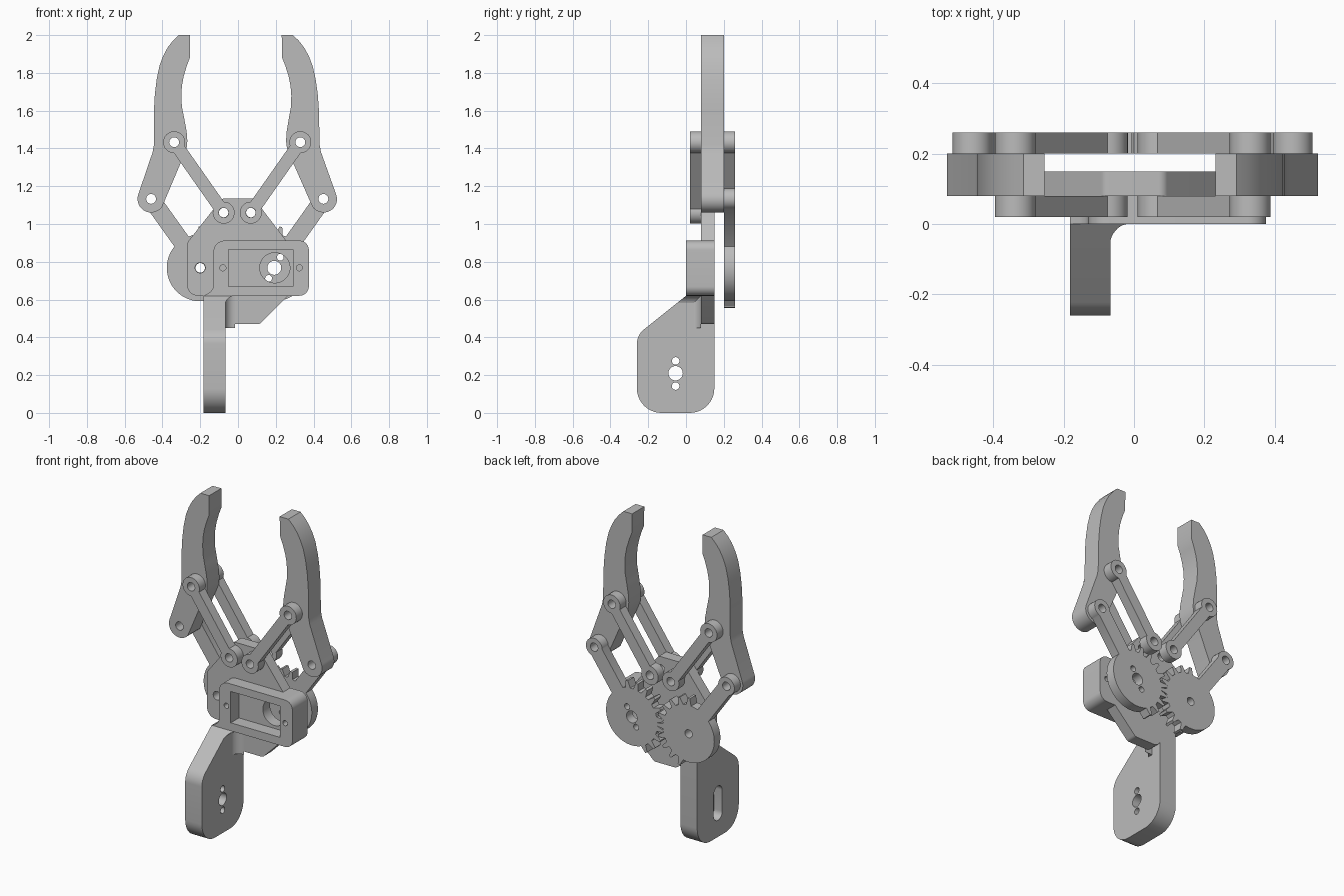
import bpy, bmesh
from math import sin, cos, asin, atan2, tan, pi, radians, hypot
from mathutils import Vector, Matrix

if "Cube" in bpy.data.objects:
    bpy.data.objects.remove(bpy.data.objects["Cube"], do_unlink=True)

grey = bpy.data.materials.new("plain grey")
grey.use_nodes = True
grey.diffuse_color = (0.5, 0.5, 0.5, 1)
grey.node_tree.nodes["Principled BSDF"].inputs["Base Color"].default_value = (0.5, 0.5, 0.5, 1)

# Axis order of (profile u, profile v, thickness) in the model
AXES = {"x": (1, 2, 0), "y": (0, 2, 1), "z": (0, 1, 2)}


def arc(cx, cy, r, a0, a1, n=16):
    return [(cx + r * cos(a0 + (a1 - a0) * i / n), cy + r * sin(a0 + (a1 - a0) * i / n))
            for i in range(n + 1)]


def circle(cx, cy, r):
    return arc(cx, cy, r, 0, 2 * pi, 32)[:-1]


def rounded(corners):
    """Polygon whose corners (u, v, radius) are rounded with tangent arcs."""
    out = []
    for i, (u, v, r) in enumerate(corners):
        p = Vector((u, v))
        if r == 0:
            out.append((u, v))
            continue
        a = (Vector(corners[i - 1][:2]) - p).normalized()
        b = (Vector(corners[(i + 1) % len(corners)][:2]) - p).normalized()
        half = a.angle(b) / 2
        centre = p + (a + b).normalized() * r / sin(half)
        start = p + a * r / tan(half) - centre
        end = p + b * r / tan(half) - centre
        a0 = atan2(start.y, start.x)
        sweep = (atan2(end.y, end.x) - a0 + pi) % (2 * pi) - pi
        out += arc(centre.x, centre.y, r, a0, a0 + sweep, 10)
    return out


def slab(name, outline, lo, hi, holes=(), axis="y", cut=None):
    """Extrude a filled outline with holes between lo and hi along an axis."""
    curve = bpy.data.curves.new(name, "CURVE")
    curve.dimensions = "2D"
    curve.fill_mode = "BOTH"
    curve.extrude = (hi - lo) / 2
    for loop in [outline, *holes]:
        spline = curve.splines.new("POLY")
        spline.points.add(len(loop) - 1)
        spline.use_cyclic_u = True
        for point, (u, v) in zip(spline.points, loop):
            point.co = (u, v, 0, 1)
    temp = bpy.data.objects.new(name + "_profile", curve)
    bpy.context.collection.objects.link(temp)
    bpy.context.view_layer.update()
    mesh = bpy.data.meshes.new_from_object(temp.evaluated_get(bpy.context.evaluated_depsgraph_get()))
    bpy.data.objects.remove(temp, do_unlink=True)

    order = Matrix.Identity(3)
    for column, row in enumerate(AXES[axis]):
        for k in range(3):
            order[k][column] = 1 if k == row else 0
    bm = bmesh.new()
    bm.from_mesh(mesh)
    for v in bm.verts:
        v.co = order @ (v.co + Vector((0, 0, (lo + hi) / 2)))
    bmesh.ops.remove_doubles(bm, verts=bm.verts, dist=0.0001)
    if cut:
        geom = bm.verts[:] + bm.edges[:] + bm.faces[:]
        bmesh.ops.bisect_plane(bm, geom=geom, plane_co=cut[0], plane_no=cut[1], clear_outer=True)
        bmesh.ops.holes_fill(bm, edges=[e for e in bm.edges if e.is_boundary])
    bmesh.ops.recalc_face_normals(bm, faces=bm.faces)
    bm.to_mesh(mesh)
    bm.free()
    mesh.name = name
    mesh.materials.clear()
    mesh.materials.append(grey)
    obj = bpy.data.objects.new(name, mesh)
    bpy.context.collection.objects.link(obj)
    bpy.ops.object.select_all(action="DESELECT")
    obj.select_set(True)
    bpy.context.view_layer.objects.active = obj
    bpy.ops.object.shade_smooth_by_angle(angle=radians(30))
    return obj


def link_outline(p, q, r, w):
    """Two round eyes of radius r joined by a bar of half width w."""
    t = atan2(q[1] - p[1], q[0] - p[0])
    a = asin(w / r)
    return arc(*q, r, t - pi + a, t + pi - a, 24) + arc(*p, r, t + a, t + 2 * pi - a, 24)


def gear_outline(c, tip, phase):
    """Half-toothed gear with a lever reaching out to the tip."""
    root, top, r, w = 0.177, 0.22, 0.056, 0.046
    t = atan2(tip[1] - c[1], tip[0] - c[0])
    a, b = asin(w / r), asin(w / root)
    first = 2 * pi + radians(phase - 72)
    pts = arc(*tip, r, t - pi + a, t + pi - a, 24)
    pts += arc(*c, root, t + b, first - radians(9), 30)
    for k in range(10):
        mid = first + radians(18) * k
        for offset, rad in ((-5.5, root), (-2, top), (2, top), (5.5, root)):
            ang = mid + radians(offset)
            pts.append((c[0] + rad * cos(ang), c[1] + rad * sin(ang)))
    last = first + radians(18 * 9 + 7)
    return pts + arc(*c, root, last, t + 2 * pi - b, 4)


MID = -0.004
FINGER = [(-0.40, 1.095), (-0.29, 1.355), (-0.272, 1.40), (-0.268, 1.44), (-0.272, 1.49),
          (-0.285, 1.56), (-0.297, 1.62), (-0.30, 1.68), (-0.297, 1.73), (-0.288, 1.78),
          (-0.272, 1.835), (-0.255, 1.88), (-0.255, 2.0), (-0.315, 2.0), (-0.345, 1.97),
          (-0.372, 1.935), (-0.396, 1.89), (-0.415, 1.84), (-0.43, 1.77), (-0.44, 1.69),
          (-0.445, 1.60), (-0.445, 1.42), (-0.452, 1.38)]

# Back plate, including the floor of the motor pocket
gear_c, elbow = (-0.2, 0.768), (-0.46, 1.133)
low_pin, high_pin = (-0.076, 1.06), (-0.338, 1.433)
screws = [circle(-0.08, 0.768, 0.016), circle(0.325, 0.768, 0.016)]
plate = rounded([(-0.07, 0.62, 0), (-0.07, 0.47, 0.05), (0.115, 0.47, 0.03), (0.265, 0.62, 0),
                 (0.375, 0.62, 0.05), (0.375, 0.912, 0.05), (0.255, 0.912, 0),
                 (0.085, 1.135, 0.03), (-0.085, 1.135, 0.03), (-0.27, 0.90, 0.05),
                 (-0.27, 0.62, 0.06)])
slab("back_plate", plate, 0.08, 0.15, screws + [
    circle(0.195, 0.768, 0.08), circle(*gear_c, 0.027),
    circle(*low_pin, 0.025), circle(2 * MID - low_pin[0], low_pin[1], 0.025)])

# Motor housing rim around the pocket
rim = rounded([(-0.18, 0.62, 0), (-0.13, 0.65, 0.05), (-0.13, 0.912, 0.06),
               (0.375, 0.912, 0.05), (0.375, 0.62, 0.05)])
pocket = [(-0.05, 0.67), (0.29, 0.67), (0.29, 0.865), (-0.05, 0.865)]
slab("motor_housing", rim, 0, 0.08, screws + [pocket])

# Mounting arm: slotted outer half, drilled inner half
arm = rounded([(-0.26, 0, 0.13), (0.15, 0, 0.13), (0.15, 0.62, 0), (0, 0.62, 0),
               (-0.26, 0.412, 0.1)])
slot = arc(-0.055, 0.275, 0.042, 0, pi) + arc(-0.055, 0.145, 0.042, pi, 2 * pi)
drills = [circle(-0.055, 0.21, 0.038), circle(-0.055, 0.275, 0.02), circle(-0.055, 0.142, 0.02)]
slab("arm_outer_half", arm, -0.182, -0.125, [slot], "x")
slab("arm_inner_half", arm, -0.125, -0.067, drills, "x")

# Fillets blending the arm into the housing and plate
slab("housing_fillet", [(-0.07, 0.62)] + arc(-0.015, 0.565, 0.055, pi, pi / 2, 10),
     -0.07, 0.08, cut=((0, 0, 0.62), (0, -0.8, 1)))
slab("plate_fillet", [(-0.07, 0.08)] + arc(-0.015, 0.025, 0.055, pi, pi / 2, 10),
     0.45, 0.62, axis="z")

# Gears, links and fingers on both sides
for side, name in ((1, "right"), (-1, "left")):
    def flip(pts, lean=0.0):
        if side == 1:
            return pts
        return [(2 * MID - x - lean * (z - elbow[1]), z) for x, z in pts]

    bores = [circle(*gear_c, 0.025)]
    if side == -1:
        bores = [circle(*gear_c, 0.037), circle(-0.232, 0.824, 0.018),
                 circle(-0.17, 0.712, 0.018)]
    gear = gear_outline(gear_c, elbow, 0 if side == 1 else 9)
    slab(name + "_gear_lever", flip(gear), 0.2, 0.26,
         [flip(h) for h in bores + [circle(*elbow, 0.026)]])

    pins = [flip(circle(*p, 0.026)) for p in (low_pin, high_pin)]
    link = flip(link_outline(low_pin, high_pin, 0.058, 0.034))
    for lo, place in ((0.02, "front"), (0.2, "back")):
        slab(f"{name}_{place}_link", link, lo, lo + 0.06, pins)

    heel = arc(*elbow, 0.072, radians(160), radians(325), 20)
    slab(name + "_finger", flip(FINGER + heel, 0.018), 0.08, 0.2,
         [flip(circle(*p, 0.026)) for p in (elbow, high_pin)])
